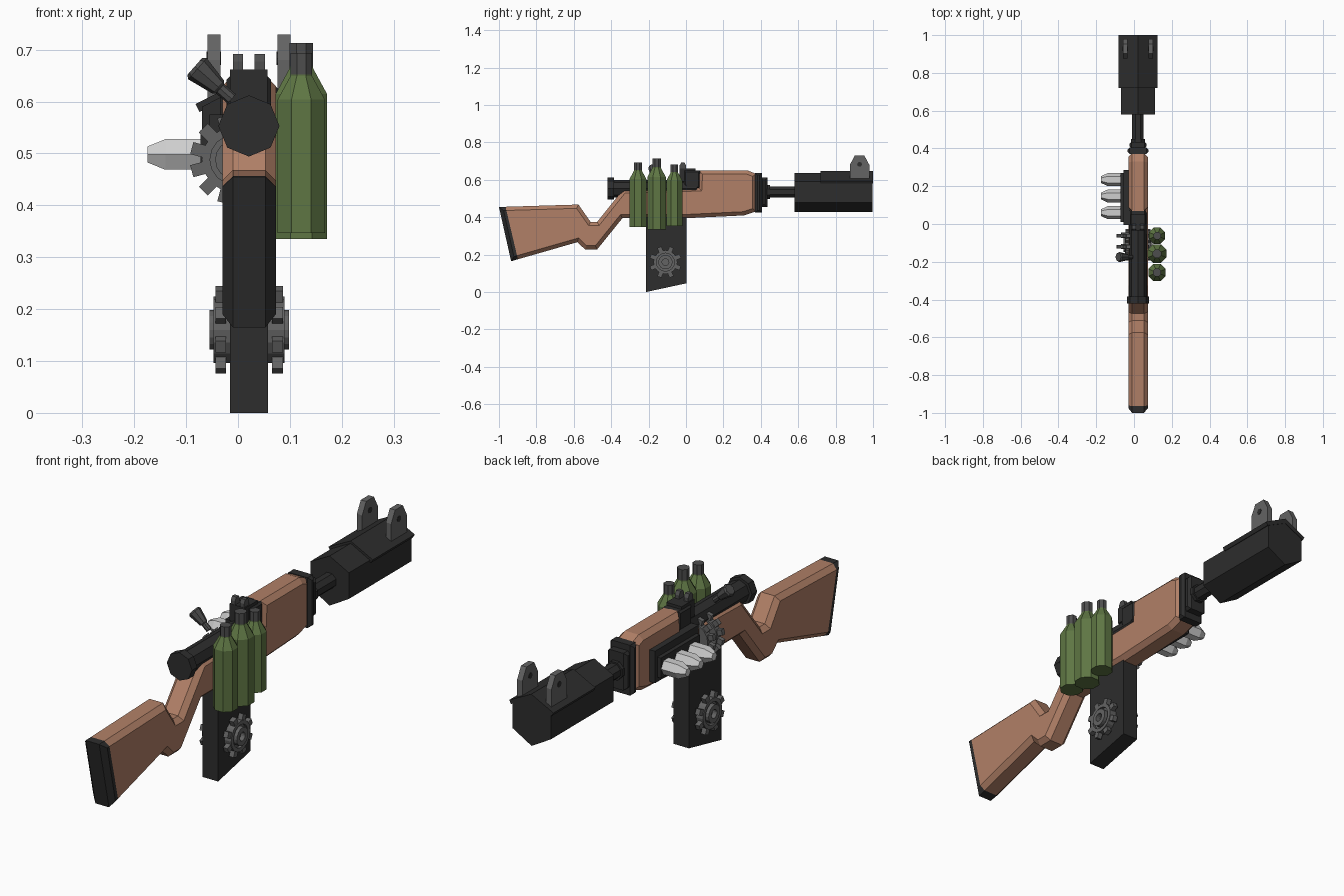
import bpy, bmesh, math
from mathutils import Matrix, Vector

if "Cube" in bpy.data.objects:
    bpy.data.objects.remove(bpy.data.objects["Cube"])

CX = 0.021  # centre line of the weapon


def mat(name, r, g, b):
    m = bpy.data.materials.new(name)
    m.diffuse_color = (r, g, b, 1)
    m.use_nodes = True
    m.node_tree.nodes["Principled BSDF"].inputs["Base Color"].default_value = m.diffuse_color
    return m


WOOD = mat("wood", 0.44, 0.215, 0.135)
BLACK = mat("black_metal", 0.026, 0.026, 0.026)
GREY = mat("grey_metal", 0.125, 0.125, 0.125)
DARK = mat("dark_grey_metal", 0.075, 0.075, 0.075)
GREEN = mat("green_glass", 0.112, 0.18, 0.057)
PALE = mat("pale_metal", 0.62, 0.62, 0.62)


def finish(bm, name, *mats):
    bmesh.ops.recalc_face_normals(bm, faces=bm.faces)
    me = bpy.data.meshes.new(name)
    bm.to_mesh(me)
    bm.free()
    for m in mats:
        me.materials.append(m)
    ob = bpy.data.objects.new(name, me)
    bpy.context.collection.objects.link(ob)
    return ob


def slab(bm, prof, x0, x1, bevel=0.0):
    """Extrude a (y, z) outline along x, chamfering the rim of both sides."""
    a = [bm.verts.new((x0, y, z)) for y, z in prof]
    f = bm.faces.new(a)
    ext = bmesh.ops.extrude_face_region(bm, geom=[f])["geom"]
    bmesh.ops.translate(bm, vec=(x1 - x0, 0, 0), verts=[v for v in ext if isinstance(v, bmesh.types.BMVert)])
    if bevel:
        top = [g for g in ext if isinstance(g, bmesh.types.BMFace)][0]
        bottom = [q for q in bm.faces if len(q.verts) == len(prof) and all(abs(v.co.x - x0) < 1e-6 for v in q.verts)][0]
        bmesh.ops.bevel(bm, geom=list(top.edges) + list(bottom.edges), offset=bevel,
                        segments=1, profile=0.5, affect='EDGES')


def box(bm, lo, hi, m=Matrix()):
    size = [h - l for l, h in zip(lo, hi)]
    mid = [(h + l) / 2 for l, h in zip(lo, hi)]
    bmesh.ops.create_cube(bm, size=1, matrix=m @ Matrix.Translation(mid) @ Matrix.Diagonal((*size, 1)))


def lathe(bm, prof, sides, m, phase=0.0, closed=False):
    """Turn an (r, h) profile around local z; closed profiles make rings."""
    rings = []
    for r, h in prof:
        rings.append([bm.verts.new(m @ Vector((r * math.cos(t), r * math.sin(t), h)))
                      for t in (phase + 2 * math.pi * i / sides for i in range(sides))])
    pairs = list(zip(rings, rings[1:])) + ([(rings[-1], rings[0])] if closed else [])
    faces = [[bm.faces.new((p[i], p[(i + 1) % sides], q[(i + 1) % sides], q[i])) for i in range(sides)]
             for p, q in pairs]
    if not closed:
        faces += [[bm.faces.new(rings[0])], [bm.faces.new(rings[-1])]]
    return faces


def axis(pos, direction):
    """Matrix placing local z along a direction at a position."""
    return Matrix.Translation(pos) @ Vector(direction).to_track_quat('Z', 'Y').to_matrix().to_4x4()


def turned(name, prof, sides, m, material, phase=0.0):
    bm = bmesh.new()
    lathe(bm, prof, sides, m, phase)
    return finish(bm, name, material)


def gear(name, m, depth=0.04, teeth=8):
    bm = bmesh.new()
    d = depth
    lathe(bm, [(0.048, 0), (0.064, 0), (0.064, d * 0.8), (0.048, d * 0.8)], 16, m, closed=True)
    lathe(bm, [(0.049, 0), (0.049, d * 0.5)], 16, m)
    lathe(bm, [(0.018, 0), (0.038, 0), (0.038, d), (0.018, d)], 16, m, closed=True)
    for i in range(teeth):
        box(bm, (0.055, -0.012, d * 0.2), (0.086, 0.012, d * 0.72),
            m @ Matrix.Rotation(2 * math.pi * (i + 0.5) / teeth, 4, 'Z'))
    return finish(bm, name, GREY)


# Stock and fore-end as one outline, with the butt plate cut off by a plane
bm = bmesh.new()
slab(bm, [(-1, 0.455), (-0.575, 0.468), (-0.51, 0.375), (-0.475, 0.375), (-0.335, 0.55),
          (0.065, 0.56), (0.07, 0.65), (0.33, 0.65), (0.375, 0.632), (0.375, 0.432),
          (0.31, 0.41), (0.0, 0.395), (-0.34, 0.395), (-0.475, 0.228), (-0.54, 0.228),
          (-0.58, 0.267), (-0.935, 0.165)], -0.03, 0.073, 0.02)
p0, n = Vector((0, -0.965, 0.457)), Vector((0, 0.97, 0.228)).normalized()
bmesh.ops.bisect_plane(bm, geom=bm.verts[:] + bm.edges[:] + bm.faces[:], plane_co=p0, plane_no=n)
for f in bm.faces:
    f.material_index = int((f.calc_center_median() - p0).dot(n) < -1e-4)
finish(bm, "stock", WOOD, BLACK)

# Receiver tube with end cap
turned("receiver_tube", [(0.059, -0.42), (0.059, -0.385), (0.047, -0.385), (0.047, 0.06)], 8,
       axis((CX, 0, 0.553), (0, 1, 0)), BLACK)

# Rear sight base
bm = bmesh.new()
slab(bm, [(-0.01, 0.575), (-0.01, 0.65), (0.075, 0.65), (0.075, 0.555), (0.0, 0.555)], -0.022, 0.064, 0.008)
box(bm, (-0.015, -0.035, 0.59), (0.057, 0.05, 0.662))
finish(bm, "rear_sight_base", BLACK)


def sight_plate(name, x0, x1, y, z0, z1, hw, material):
    bm = bmesh.new()
    h = z1 - z0
    slab(bm, [(y - hw, z0), (y + hw, z0), (y + hw, z1 - 0.35 * h), (y + 0.5 * hw, z1),
              (y - 0.5 * hw, z1), (y - hw, z1 - 0.35 * h)], x0, x1)
    return finish(bm, name, material)


# Front and rear sights, with the dark peep holes on the front pair
for i, s in enumerate((-1, 1)):
    xm = CX + s * 0.0675
    sight_plate(f"front_sight_{i}", xm - 0.0125, xm + 0.0125, 0.928, 0.59, 0.729, 0.052, GREY)
    turned(f"front_sight_hole_{i}", [(0.013, -0.014), (0.013, 0.014)], 8,
           axis((xm, 0.928, 0.683), (1, 0, 0)), BLACK)
    xr = CX + s * 0.021
    sight_plate(f"rear_sight_{i}", xr - 0.01, xr + 0.01, -0.017, 0.65, 0.692, 0.017, DARK)

# Nose collars
bm = bmesh.new()
for y0, y1, z0, z1, hx in ((0.37, 0.405, 0.425, 0.637, 0.056), (0.40, 0.435, 0.455, 0.612, 0.046)):
    slab(bm, [(y0, z0), (y1, z0), (y1, z1), (y0, z1)], CX - hx, CX + hx, 0.012)
finish(bm, "nose_collar", BLACK)

# Barrel and hexagonal muzzle shroud
turned("barrel", [(0.04, 0.42), (0.04, 0.45), (0.033, 0.45), (0.033, 0.6)], 8,
       axis((CX, 0, 0.535), (0, 1, 0)), BLACK, math.pi / 8)
bm = bmesh.new()
hexagon = [(0.0, -0.107), (0.09, -0.055), (0.09, 0.055), (0.0, 0.102), (-0.09, 0.055), (-0.09, -0.055)]
roof = [(-0.103, 0.06), (0.0, 0.112), (0.103, 0.06), (0.095, 0.045), (0.0, 0.09), (-0.095, 0.045)]
for sec, y0, y1 in ((hexagon, 0.58, 0.998), (roof, 0.72, 1.0)):
    f = bm.faces.new([bm.verts.new((CX + x, y0, 0.535 + z)) for x, z in sec])
    ext = bmesh.ops.extrude_face_region(bm, geom=[f])["geom"]
    bmesh.ops.translate(bm, vec=(0, y1 - y0, 0), verts=[v for v in ext if isinstance(v, bmesh.types.BMVert)])
finish(bm, "muzzle_shroud", BLACK)

# Magazine
bm = bmesh.new()
slab(bm, [(-0.215, 0.0), (0.002, 0.047), (0.002, 0.42), (-0.215, 0.42)], -0.015, 0.058)
finish(bm, "magazine", BLACK)

# Gears on both sides of the magazine, and the pair set in the left of the body
gear("magazine_gear_left", axis((-0.015, -0.11, 0.16), (-1, 0, 0)))
gear("magazine_gear_right", axis((0.058, -0.11, 0.16), (1, 0, 0)))
for i, y in enumerate((-0.045, -0.105)):
    gear(f"body_gear_{i}", axis((-0.006, y, 0.488), (0, -1, 0)), 0.035, 12)

# Bolt handle
turned("bolt_handle", [(0.012, 0), (0.012, 0.03), (0.017, 0.035), (0.027, 0.088), (0.022, 0.095)], 8,
       axis((-0.012, -0.175, 0.605), (-0.75, 0, 0.66)), DARK)

# Green bottles on the right, grey neck caps
for i, (y, z0, z1, r) in enumerate(((-0.257, 0.347, 0.694, 0.047), (-0.157, 0.335, 0.713, 0.051),
                                    (-0.062, 0.352, 0.682, 0.044))):
    h, q = z1 - z0, r / math.cos(math.pi / 8) * 0.97
    bm = bmesh.new()
    bands = lathe(bm, [(q, z0), (q, z0 + 0.74 * h), (0.46 * q, z0 + 0.87 * h), (0.46 * q, z0 + 0.88 * h),
                       (0.46 * q, z1)], 8, Matrix.Translation((0.122, y, 0)), math.pi / 8)
    for f in bands[3] + bands[-1]:
        f.material_index = 1
    finish(bm, f"bottle_{i}", GREEN, DARK)

# Shell carrier on the left with three shells
bm = bmesh.new()
box(bm, (-0.055, -0.005, 0.44), (-0.02, 0.285, 0.575))
box(bm, (-0.072, 0.01, 0.46), (-0.05, 0.27, 0.545))
finish(bm, "shell_carrier", BLACK)
for i, y in enumerate((0.06, 0.148, 0.235)):
    turned(f"shell_{i}", [(0.034, 0), (0.034, 0.08), (0.018, 0.114)], 6,
           axis((-0.06, y, 0.498), (-1, 0, 0)) @ Matrix.Rotation(0, 4, 'Z'), PALE,
           0.0 if abs((axis((0, 0, 0), (-1, 0, 0)) @ Vector((1, 0, 0))).y) > 0.5 else math.pi / 2)
